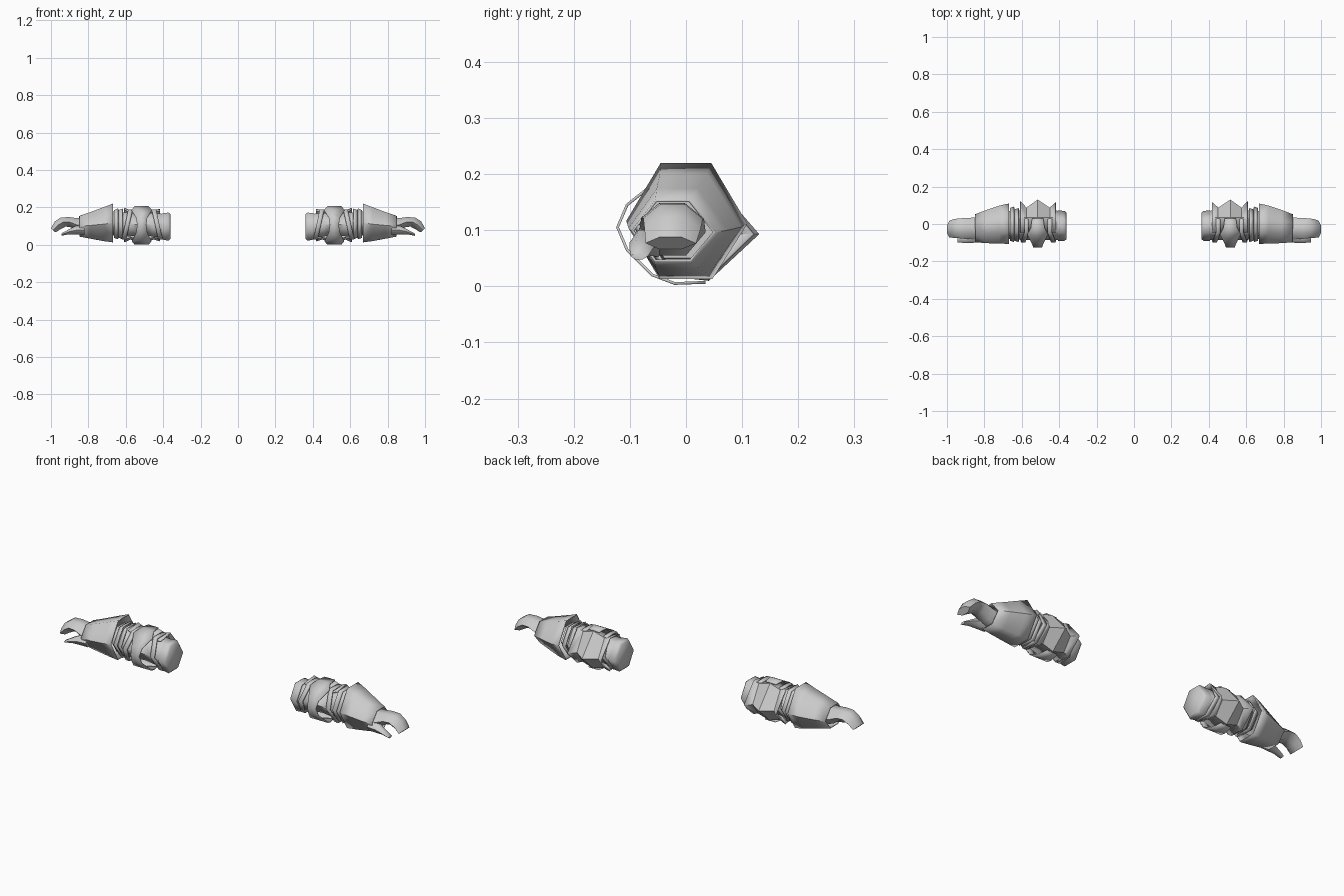
import bpy, bmesh, math

cube = bpy.data.objects.get("Cube")
if cube:
    bpy.data.objects.remove(cube, do_unlink=True)

GREY = (0.6, 0.6, 0.6, 1.0)
steel = bpy.data.materials.new("plain grey steel")
steel.use_nodes = True
steel.diffuse_color = GREY
steel.node_tree.nodes["Principled BSDF"].inputs["Base Color"].default_value = GREY

HEX = [(-0.43, 1), (0.4, 1), (1, -0.05), (0.42, -1), (-0.45, -1), (-1, 0)]


def hex_ring(x, y0, y1, z0, z1, tilt=0.0):
    """Six-sided section filling the y and z range; tilt leans it along x."""
    cy, cz, ry, rz = (y0 + y1) / 2, (z0 + z1) / 2, (y1 - y0) / 2, (z1 - z0) / 2
    return [(x + tilt * v * rz, cy + u * ry, cz + v * rz) for u, v in HEX]


def loft(name, rings, closed=True, caps=True, shell=0.0, angle=50):
    """Skin a list of equal rings, once for each side."""
    for side, sign in (("left", 1), ("right", -1)):
        bm = bmesh.new()
        rows = [[bm.verts.new((sign * x, y, z)) for x, y, z in r] for r in rings]
        n = len(rows[0])
        for a, b in zip(rows, rows[1:]):
            for i in range(n if closed else n - 1):
                j = (i + 1) % n
                bm.faces.new((a[i], a[j], b[j], b[i]))
        if caps and closed:
            bm.faces.new(rows[0])
            bm.faces.new(rows[-1])
        bmesh.ops.recalc_face_normals(bm, faces=bm.faces)
        mesh = bpy.data.meshes.new(f"{side}_{name}")
        bm.to_mesh(mesh)
        bm.free()
        mesh.materials.append(steel)
        mesh.shade_smooth()
        mesh.set_sharp_from_angle(angle=math.radians(angle))
        ob = bpy.data.objects.new(f"{side}_{name}", mesh)
        bpy.context.collection.objects.link(ob)
        if shell:
            mod = ob.modifiers.new("thickness", "SOLIDIFY")
            mod.thickness = shell
            mod.offset = 0


def tube(name, sections, **kw):
    loft(name, [hex_ring(*s) for s in sections], **kw)


# Padded arm core and rounded upper end
tube("arm_core", [(0.365, -0.07, 0.05, 0.05, 0.15), (0.40, -0.085, 0.07, 0.035, 0.165),
                  (0.46, -0.085, 0.075, 0.045, 0.17), (0.52, -0.085, 0.085, 0.05, 0.165),
                  (0.58, -0.085, 0.075, 0.045, 0.17), (0.68, -0.08, 0.07, 0.05, 0.18)], angle=70)
tube("upper_band", [(0.362, -0.082, 0.06, 0.032, 0.165), (0.372, -0.09, 0.07, 0.022, 0.172),
                    (0.405, -0.09, 0.072, 0.028, 0.168)], angle=70)

# Fluted elbow guard wrapped around the back, with pointed ridges
guard = []
for x, apex, top, bottom in [(0.418, 0.115, 0.19, 0.02), (0.45, 0.085, 0.182, 0.03),
                             (0.515, 0.128, 0.20, 0.012), (0.575, 0.085, 0.182, 0.03),
                             (0.608, 0.12, 0.195, 0.015)]:
    guard.append([(x, -0.045, top - 0.01), (x, 0.035, top), (x, apex, 0.093),
                  (x, 0.04, bottom), (x, -0.045, bottom + 0.01)])
loft("elbow_guard", guard, closed=False, shell=0.005, angle=35)

# Waisted strap plate over the top, front and underside of the elbow
path = [(0.03, 0.202, 0.03), (-0.02, 0.204, 0.037), (-0.055, 0.185, 0.055),
        (-0.105, 0.145, 0.03), (-0.122, 0.105, 0.024), (-0.105, 0.065, 0.03),
        (-0.06, 0.02, 0.052), (-0.02, 0.005, 0.04), (0.035, 0.007, 0.03)]
loft("elbow_strap", [[(0.515 - w, y, z), (0.515 + w, y, z)] for y, z, w in path],
     closed=False, shell=0.005)

# Small leaning plates before and after the strap
for label, x, lean in (("upper", 0.432, 0.22), ("lower", 0.592, -0.22)):
    tube(f"{label}_elbow_plate", [(x - 0.012, -0.095, 0.075, 0.03, 0.187, lean),
                                  (x + 0.012, -0.095, 0.075, 0.03, 0.187, lean)],
         caps=False, shell=0.006)

# Narrow overlapping bands below the elbow
for i, x in enumerate((0.628, 0.653)):
    tube(f"forearm_band_{i + 1}", [(x - 0.012, -0.094, 0.082 + 0.008 * i, 0.032, 0.192),
                                   (x + 0.01, -0.086, 0.075 + 0.008 * i, 0.04, 0.182)],
         caps=False, shell=0.006)

# Flared forearm cuff
tube("forearm_cuff", [(0.668, -0.104, 0.107, 0.015, 0.218), (0.72, -0.102, 0.096, 0.022, 0.198),
                      (0.79, -0.1, 0.072, 0.035, 0.172), (0.848, -0.095, 0.05, 0.046, 0.152)],
     caps=False, shell=0.005, angle=62)

# Hand with curled mitten fingers
tube("mitten", [(0.82, -0.085, 0.035, 0.055, 0.142), (0.86, -0.082, 0.034, 0.07, 0.142),
                (0.90, -0.08, 0.032, 0.095, 0.148, 0.1), (0.935, -0.076, 0.03, 0.097, 0.146, 0.5),
                (0.965, -0.074, 0.026, 0.082, 0.124, 0.7), (0.988, -0.072, 0.018, 0.066, 0.088, 1.1)],
     angle=70)

# Thumb along the lower front of the hand
tube("thumb", [(0.82, -0.098, -0.03, 0.052, 0.105), (0.87, -0.101, -0.045, 0.055, 0.1),
               (0.905, -0.101, -0.058, 0.056, 0.082), (0.945, -0.099, -0.068, 0.048, 0.06)],
     angle=70)
